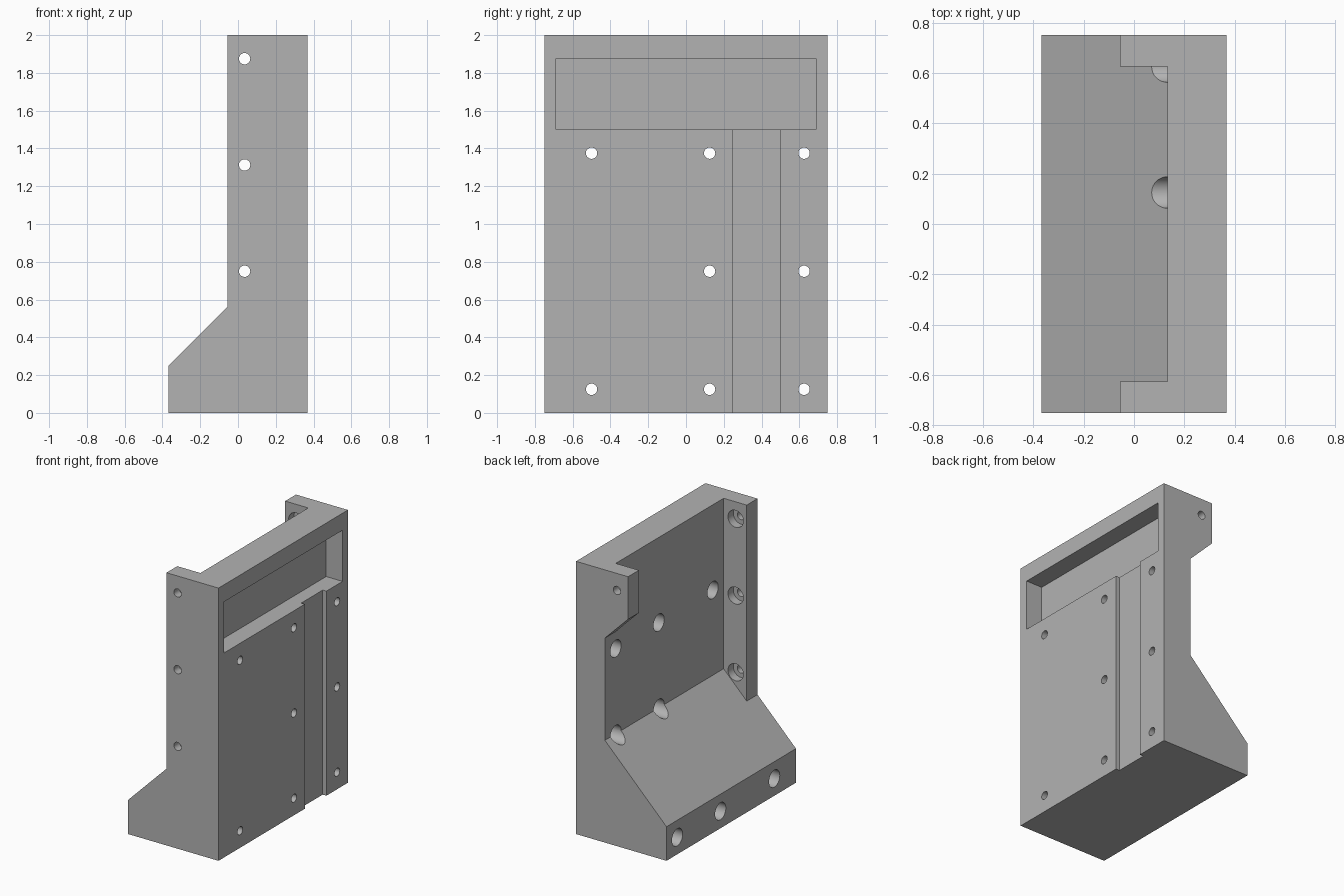
import bpy, bmesh, math
from mathutils import Matrix, Vector

if "Cube" in bpy.data.objects:
    bpy.data.objects.remove(bpy.data.objects["Cube"])

XR, XF, XW, XB = 0.367, -0.367, -0.055, 0.1325   # face, foot, flange edge, inner wall
Y, FL = 0.75, 0.625                              # half width, flange inner side
R_SMALL, R_BIG = 0.03, 0.0625                    # drill and counterbore radii


def finish(name, bm):
    bmesh.ops.recalc_face_normals(bm, faces=bm.faces)
    me = bpy.data.meshes.new(name)
    bm.to_mesh(me)
    bm.free()
    ob = bpy.data.objects.new(name, me)
    bpy.context.collection.objects.link(ob)
    return ob


def prism(name, profile, y0, y1):
    """Extrude an x-z outline along y."""
    bm = bmesh.new()
    f = bm.faces.new([bm.verts.new((x, y0, z)) for x, z in profile])
    ext = bmesh.ops.extrude_face_region(bm, geom=[f])
    verts = [v for v in ext["geom"] if isinstance(v, bmesh.types.BMVert)]
    bmesh.ops.translate(bm, verts=verts, vec=(0, y1 - y0, 0))
    return finish(name, bm)


def box(name, x0, x1, y0, y1, z0, z1):
    return prism(name, [(x0, z0), (x1, z0), (x1, z1), (x0, z1)], y0, y1)


def drill(name, start, end, r):
    """Cylinder between two points."""
    a, b = Vector(start), Vector(end)
    d = b - a
    rot = d.to_track_quat('Z', 'Y').to_matrix().to_4x4()
    bm = bmesh.new()
    bmesh.ops.create_cone(bm, cap_ends=True, segments=32, radius1=r, radius2=r,
                          depth=d.length, matrix=Matrix.Translation((a + b) / 2) @ rot)
    return finish(name, bm)


def cut(body, cutter):
    cutter.hide_render = True
    mod = body.modifiers.new("cut", 'BOOLEAN')
    mod.operation, mod.solver, mod.object = 'DIFFERENCE', 'EXACT', cutter
    bpy.context.view_layer.objects.active = body
    bpy.ops.object.modifier_apply(modifier=mod.name)
    bpy.data.objects.remove(cutter)


# Upright block with a sloped foot
body = prism("bracket_body", [(XF, 0), (XR, 0), (XR, 2), (XW, 2), (XW, 0.5625), (XF, 0.25)], -Y, Y)

# Rear recess between the flanges, its floor continuing the foot slope
cut(body, prism("recess_cutter", [(XW, 0.5625), (XB, 0.75), (XB, 2.1), (-0.2, 2.1), (-0.2, 0.5625)], -FL, FL))
# Opening below the short flange
cut(body, prism("side_opening_cutter", [(XW, 0.5625), (XB, 0.75), (XB, 1.5), (XW, 1.6875),
                                        (-0.2, 1.6875), (-0.2, 0.5625)], 0.5, 0.85))

# Wide pocket and shallow vertical groove in the face
cut(body, box("pocket_cutter", XR - 0.133, 0.5, -0.6875, 0.6875, 1.5, 1.875))
cut(body, box("groove_cutter", XR - 0.03, 0.5, 0.25, 0.5, -0.1, 1.6))

# Counterbored holes through the wall
for z, ys in ((0.125, (-0.5, 0.125, 0.625)), (0.75, (0.125, 0.625)), (1.375, (-0.5, 0.125, 0.625))):
    for y in ys:
        cut(body, drill("wall_bore", (-0.6, y, z), (0.245, y, z), R_BIG))
        cut(body, drill("wall_hole", (0.2, y, z), (0.6, y, z), R_SMALL))

# Holes through the flanges, counterbored from inside
for side, zs in ((-1, (0.75, 1.3125, 1.875)), (1, (1.875,))):
    for z in zs:
        cut(body, drill("flange_bore", (0.035, side * 0.55, z), (0.035, side * 0.6875, z), R_BIG))
        cut(body, drill("flange_hole", (0.035, side * 0.6, z), (0.035, side * 0.9, z), R_SMALL))

# Colour and shading
grey = bpy.data.materials.new("machined_grey")
grey.diffuse_color = (0.45, 0.45, 0.45, 1)
grey.use_nodes = True
grey.node_tree.nodes["Principled BSDF"].inputs["Base Color"].default_value = grey.diffuse_color
body.data.materials.clear()
body.data.materials.append(grey)
for p in body.data.polygons:
    p.material_index = 0
bpy.ops.object.select_all(action='DESELECT')
body.select_set(True)
bpy.context.view_layer.objects.active = body
bpy.ops.object.shade_smooth_by_angle(angle=math.radians(30))
